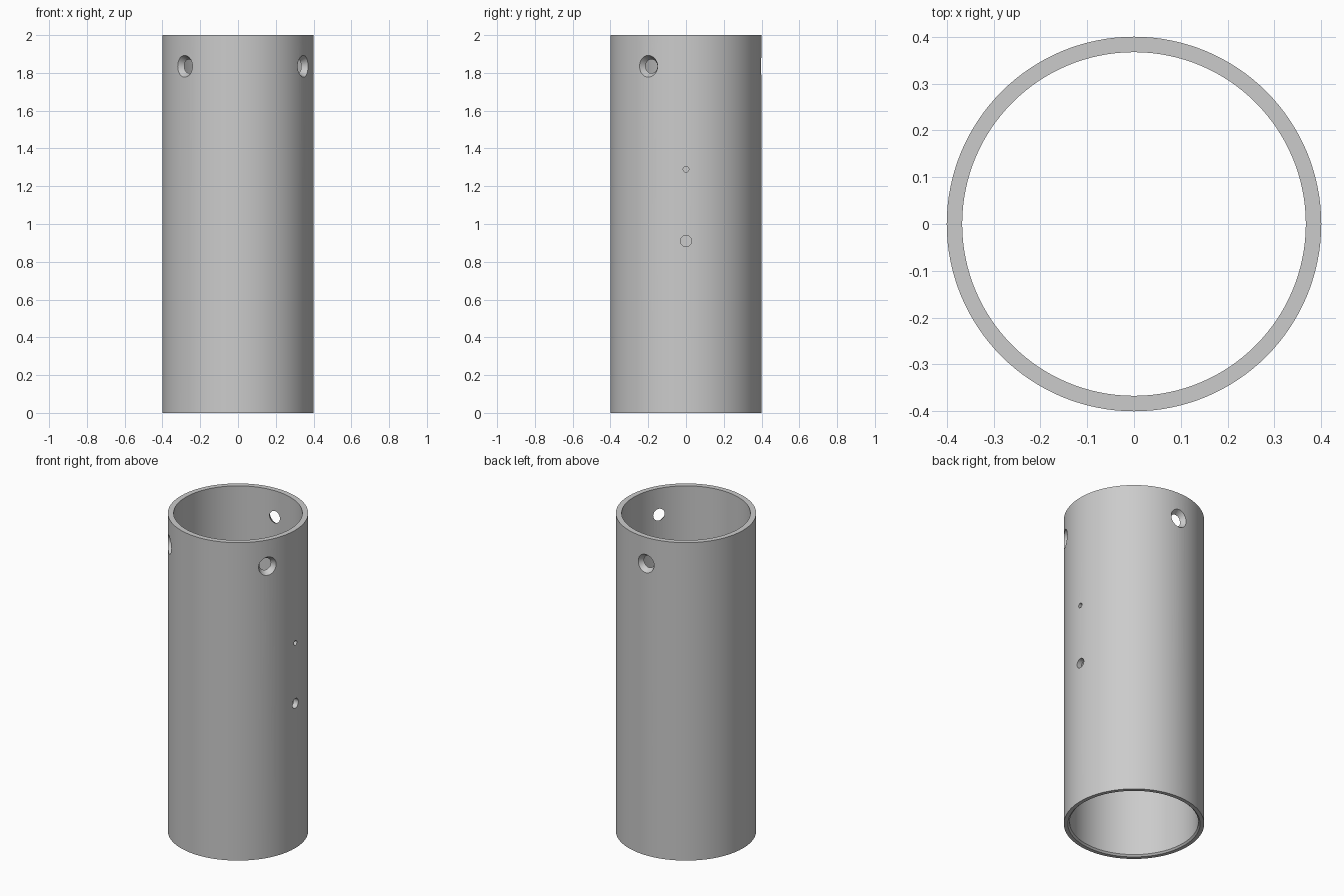
import bpy, bmesh
from math import cos, sin, pi, radians
from mathutils import Matrix

if "Cube" in bpy.data.objects:
    bpy.data.objects.remove(bpy.data.objects["Cube"], do_unlink=True)

OUTER, INNER, HEIGHT, SIDES = 0.4, 0.367, 2.0, 128
MID = (OUTER + INNER) / 2

grey = bpy.data.materials.new("plain grey")
grey.use_nodes = True
grey.diffuse_color = (0.6, 0.6, 0.6, 1)
grey.node_tree.nodes["Principled BSDF"].inputs["Base Color"].default_value = (0.6, 0.6, 0.6, 1)


def add_object(name, bm):
    bmesh.ops.recalc_face_normals(bm, faces=bm.faces)
    mesh = bpy.data.meshes.new(name)
    bm.to_mesh(mesh)
    bm.free()
    mesh.materials.append(grey)
    obj = bpy.data.objects.new(name, mesh)
    bpy.context.collection.objects.link(obj)
    return obj


# Tube wall: a closed profile turned about z, with a fine chamfer inside the foot
profile = [(OUTER, 0), (OUTER, HEIGHT), (INNER, HEIGHT), (INNER, 0.01), (INNER + 0.01, 0)]
bm = bmesh.new()
rings = []
for i in range(SIDES):
    a = 2 * pi * i / SIDES
    rings.append([bm.verts.new((r * cos(a), r * sin(a), z)) for r, z in profile])
for i, ring in enumerate(rings):
    after = rings[(i + 1) % SIDES]
    for j in range(len(profile)):
        k = (j + 1) % len(profile)
        bm.faces.new((ring[j], after[j], after[k], ring[k]))
tube = add_object("tube", bm)


# Radial cutters, tapering from the outer to the inner hole radius
def cut_hole(name, angle, z, r_out, r_in, sides=48):
    reach = 0.04
    middle = (r_out + r_in) / 2
    spread = (r_out - r_in) / (OUTER - INNER) * reach
    place = (Matrix.Rotation(radians(angle), 4, 'Z') @ Matrix.Translation((MID, 0, z))
             @ Matrix.Rotation(pi / 2, 4, 'Y'))
    bm = bmesh.new()
    bmesh.ops.create_cone(bm, cap_ends=True, segments=sides, radius1=middle - spread,
                          radius2=middle + spread, depth=2 * reach, matrix=place)
    cutter = add_object(name, bm)
    cutter.hide_render = True
    mod = tube.modifiers.new(name, 'BOOLEAN')
    mod.operation = 'DIFFERENCE'
    mod.solver = 'EXACT'
    mod.object = cutter
    bpy.context.view_layer.objects.active = tube
    bpy.ops.object.modifier_apply(modifier=name)
    bpy.data.objects.remove(cutter, do_unlink=True)


# Countersunk screw holes near the top
for n, angle in enumerate((-30, 90, 225)):
    cut_hole(f"screw_hole_{n}", angle, 1.835, 0.0575, 0.037)

# Two small straight holes in one side
cut_hole("small_hole", 0, 1.29, 0.015, 0.015, 32)
cut_hole("medium_hole", 0, 0.91, 0.03, 0.03, 32)

bpy.ops.object.select_all(action='DESELECT')
tube.select_set(True)
bpy.context.view_layer.objects.active = tube
bpy.ops.object.shade_smooth_by_angle(angle=radians(25))
